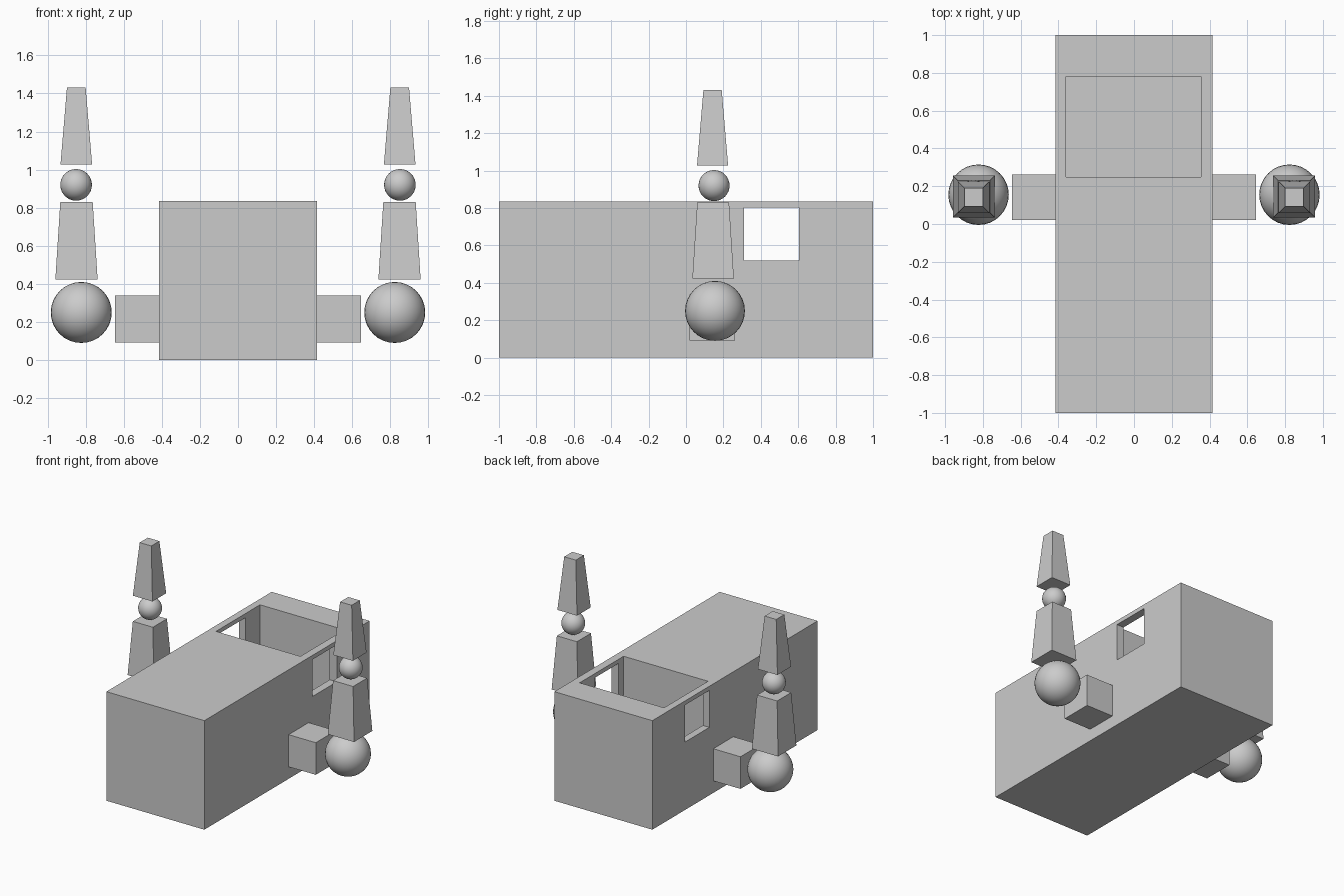
import bpy
from math import pi, sqrt

if "Cube" in bpy.data.objects:
    bpy.data.objects.remove(bpy.data.objects["Cube"])


def box(name, x0, x1, y0, y1, z0, z1):
    bpy.ops.mesh.primitive_cube_add(
        size=1, location=((x0 + x1) / 2, (y0 + y1) / 2, (z0 + z1) / 2))
    ob = bpy.context.object
    ob.name = name
    ob.scale = (x1 - x0, y1 - y0, z1 - z0)
    bpy.ops.object.transform_apply(location=False, rotation=False, scale=True)
    return ob


def ball(name, loc, r):
    bpy.ops.mesh.primitive_uv_sphere_add(segments=32, ring_count=16, radius=r, location=loc)
    bpy.context.object.name = name
    bpy.ops.object.shade_smooth()


def taper(name, x, y, z0, z1, half0, half1):
    # four-sided frustum with sides parallel to the axes
    bpy.ops.mesh.primitive_cone_add(
        vertices=4, radius1=half0 * sqrt(2), radius2=half1 * sqrt(2), depth=z1 - z0,
        location=(x, y, (z0 + z1) / 2), rotation=(0, 0, pi / 4))
    bpy.context.object.name = name


def cut(target, cutter):
    mod = target.modifiers.new("cut", 'BOOLEAN')
    mod.operation = 'DIFFERENCE'
    mod.solver = 'EXACT'
    mod.object = cutter
    bpy.context.view_layer.objects.active = target
    bpy.ops.object.modifier_apply(modifier=mod.name)
    bpy.data.objects.remove(cutter)


# Hull with open cabin and side windows
hull = box("hull", -0.415, 0.415, -1, 1, 0, 0.835)
cut(hull, box("cabin_cutter", -0.36, 0.355, 0.248, 0.78, 0.12, 1.0))
cut(hull, box("window_cutter", -0.6, 0.6, 0.31, 0.603, 0.52, 0.803))

# Mirrored raised arms
for side, s in (("left", -1), ("right", 1)):
    xs = sorted((s * 0.415, s * 0.645))
    box(side + "_shoulder_block", *xs, 0.02, 0.262, 0.092, 0.338)
    ball(side + "_shoulder_ball", (s * 0.823, 0.155, 0.25), 0.16)
    taper(side + "_lower_arm", s * 0.848, 0.145, 0.422, 0.83, 0.111, 0.085)
    ball(side + "_elbow_ball", (s * 0.85, 0.15, 0.92), 0.083)
    taper(side + "_upper_arm", s * 0.849, 0.142, 1.027, 1.43, 0.083, 0.049)
